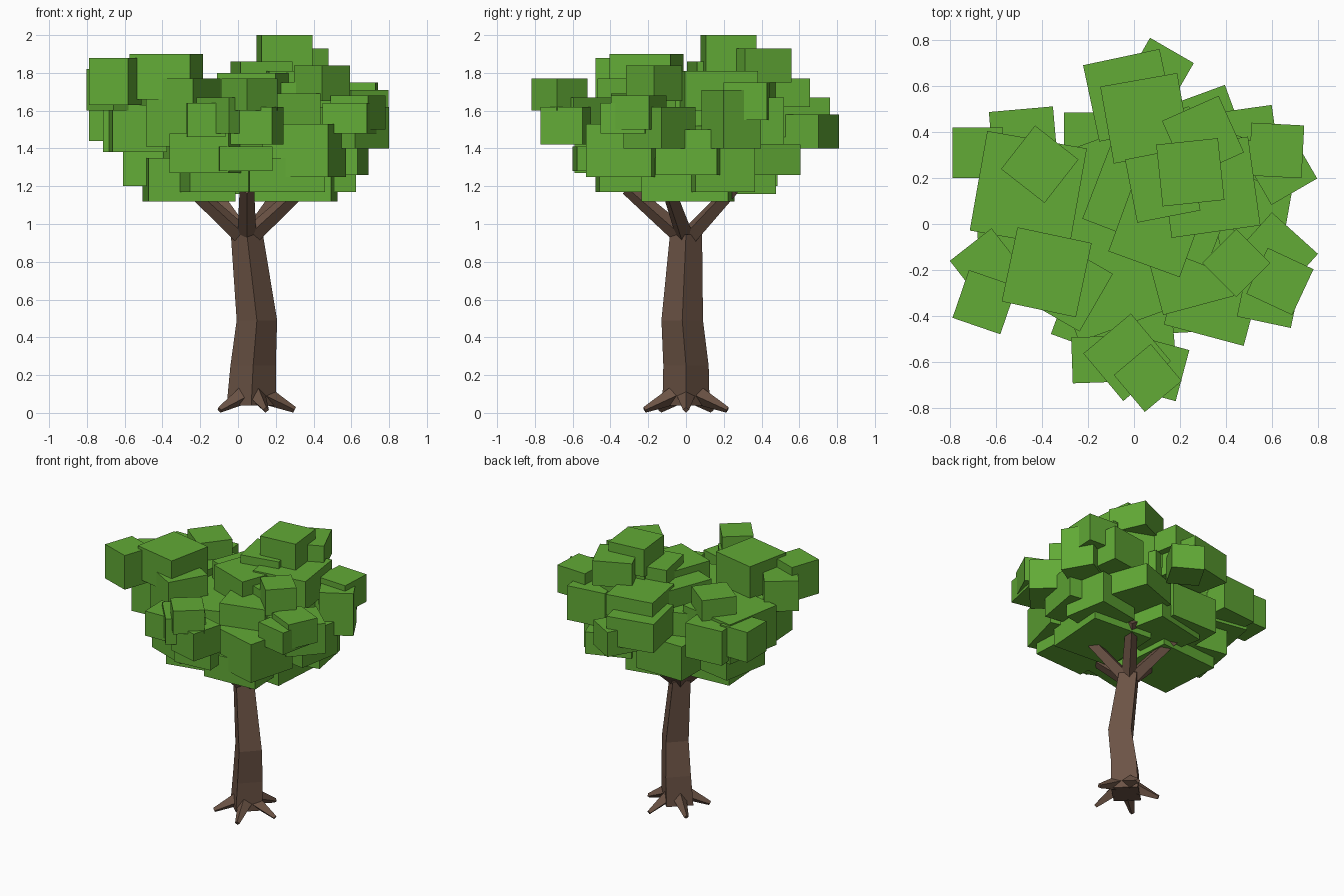
import bpy
import bmesh
from math import cos, sin, radians
from mathutils import Matrix, Vector

default_cube = bpy.data.objects.get("Cube")
if default_cube:
    bpy.data.objects.remove(default_cube, do_unlink=True)


def make_material(name, colour):
    """Make one flat colour for viewport and render."""
    material = bpy.data.materials.new(name)
    material.use_nodes = True
    material.diffuse_color = colour
    material.node_tree.nodes["Principled BSDF"].inputs["Base Color"].default_value = colour
    return material


def finish(name, bm, material):
    """Turn a bmesh into a named flat-shaded object."""
    bmesh.ops.recalc_face_normals(bm, faces=bm.faces)
    mesh = bpy.data.meshes.new(name)
    bm.to_mesh(mesh)
    bm.free()
    mesh.materials.append(material)
    obj = bpy.data.objects.new(name, mesh)
    bpy.context.collection.objects.link(obj)


def add_tube(bm, rings):
    """Skin a closed tube through rings of points."""
    loops = [[bm.verts.new(point) for point in ring] for ring in rings]
    count = len(loops[0])
    for lower, upper in zip(loops, loops[1:]):
        for i in range(count):
            j = (i + 1) % count
            bm.faces.new((lower[i], lower[j], upper[j], upper[i]))
    bm.faces.new(loops[0][::-1])
    bm.faces.new(loops[-1])


def add_limb(bm, start, end, start_radius, end_radius):
    """Add a tapered four-sided limb between two points."""
    start, end = Vector(start), Vector(end)
    turn = (end - start).to_track_quat("Z", "Y")
    rings = []
    for centre, radius in ((start, start_radius), (end, end_radius)):
        rings.append([centre + turn @ Vector((radius * cos(radians(a)), radius * sin(radians(a)), 0))
                      for a in range(0, 360, 90)])
    add_tube(bm, rings)


def add_block(bm, x, y, width, angle, bottom, top):
    """Add one leaf block turned about the vertical axis."""
    matrix = (Matrix.Translation((x, y, (bottom + top) / 2))
              @ Matrix.Rotation(radians(angle), 4, "Z")
              @ Matrix.Diagonal((width, width, top - bottom, 1)))
    bmesh.ops.create_cube(bm, size=1, matrix=matrix)


bark = make_material("bark_brown", (0.15, 0.088, 0.06, 1))
leaf = make_material("leaf_green", (0.122, 0.405, 0.037, 1))

# Bent trunk with a diamond cross-section
trunk_profile = [
    # x, y, half width, half depth, height
    (0.07, 0, 0.13, 0.125, 0.04),
    (0.08, 0, 0.12, 0.12, 0.25),
    (0.1, -0.02, 0.107, 0.11, 0.49),
    (0.047, 0, 0.085, 0.085, 0.945),
]
bm = bmesh.new()
add_tube(bm, [[(x + w, y, z), (x, y + d, z), (x - w, y, z), (x, y - d, z)]
              for x, y, w, d, z in trunk_profile])
finish("trunk", bm, bark)

# Five roots and five branches radiate from the trunk
roots, branches = bmesh.new(), bmesh.new()
for step in range(5):
    angle = radians(step * 72)
    across, along = cos(angle), sin(angle)
    add_limb(roots, (0.08 + 0.06 * across, 0.06 * along, 0.095),
             (0.08 + 0.22 * across, 0.23 * along, 0.016), 0.05, 0.016)
    # The front branch grows straight toward -y
    angle -= radians(90)
    across, along = cos(angle), sin(angle)
    add_limb(branches, (0.047 + 0.025 * across, 0.025 * along, 0.94),
             (0.047 + 0.31 * across, 0.31 * along, 1.19), 0.05, 0.038)
finish("roots", roots, bark)
finish("branches", branches, bark)

# Leaf blocks by tier: x, y, width, turn, bottom, top
lower_leaves = [
    (-.26, .01, .46, 4, 1.12, 1.35),
    (.28, .01, .46, -4, 1.12, 1.35),
    (0, .24, .4, 12, 1.16, 1.4),
    (.25, -.27, .4, 3, 1.17, 1.35),
    (-.1, -.23, .4, 12, 1.17, 1.4),
    (-.4, .1, .36, -10, 1.2, 1.5),
    (.44, .18, .32, 10, 1.17, 1.4),
    (.5, .03, .33, -10, 1.26, 1.5),
    (.3, .4, .32, 20, 1.26, 1.42),
    (-.15, -.38, .33, -20, 1.27, 1.48),
    (-.12, .3, .37, 0, 1.2, 1.45),
    (.35, -.31, .36, -15, 1.25, 1.53),
]
middle_leaves = [
    (0, 0, .8, 20, 1.35, 1.62),
    (-.68, .31, .22, 0, 1.44, 1.66),
    (-.48, .36, .28, 5, 1.4, 1.65),
    (-.46, .15, .44, -10, 1.38, 1.67),
    (-.53, -.13, .29, 4, 1.38, 1.63),
    (-.02, .56, .34, 12, 1.46, 1.67),
    (.11, .66, .22, -30, 1.4, 1.58),
    (.62, .32, .23, -3, 1.55, 1.75),
    (.48, .36, .28, 8, 1.42, 1.67),
    (.64, .24, .23, 30, 1.4, 1.71),
    (.61, -.14, .27, -42, 1.4, 1.62),
    (.635, -.25, .22, -25, 1.5, 1.68),
    (.59, -.31, .24, -12, 1.48, 1.64),
    (-.17, -.59, .2, 2, 1.46, 1.64),
    (.1, -.63, .23, -15, 1.42, 1.62),
    (-.03, -.58, .27, 40, 1.48, 1.67),
    (.03, -.45, .28, 5, 1.28, 1.41),
]
upper_leaves = [
    (.245, .225, .27, 6, 1.8, 2),
    (.3, .38, .27, 24, 1.75, 1.93),
    (.125, .17, .28, 11, 1.62, 1.86),
    (.33, .16, .39, 8, 1.6, 1.81),
    (.15, .19, .58, -21, 1.52, 1.75),
    (.1, -.02, .33, -20, 1.6, 1.8),
    (-.38, -.21, .33, -12, 1.66, 1.9),
    (-.41, .26, .24, -38, 1.58, 1.8),
    (-.65, -.34, .22, -19, 1.63, 1.88),
    (-.64, -.18, .23, 38, 1.6, 1.82),
    (.05, .46, .34, 10, 1.62, 1.77),
    (.445, -.17, .21, 45, 1.65, 1.84),
    (.06, -.67, .21, 40, 1.6, 1.77),
    (-.29, -.27, .29, -30, 1.41, 1.77),
    (.24, -.2, .32, 15, 1.5, 1.69),
]
for name, blocks in (("lower_leaves", lower_leaves),
                     ("middle_leaves", middle_leaves),
                     ("upper_leaves", upper_leaves)):
    bm = bmesh.new()
    for block in blocks:
        add_block(bm, *block)
    finish(name, bm, leaf)
